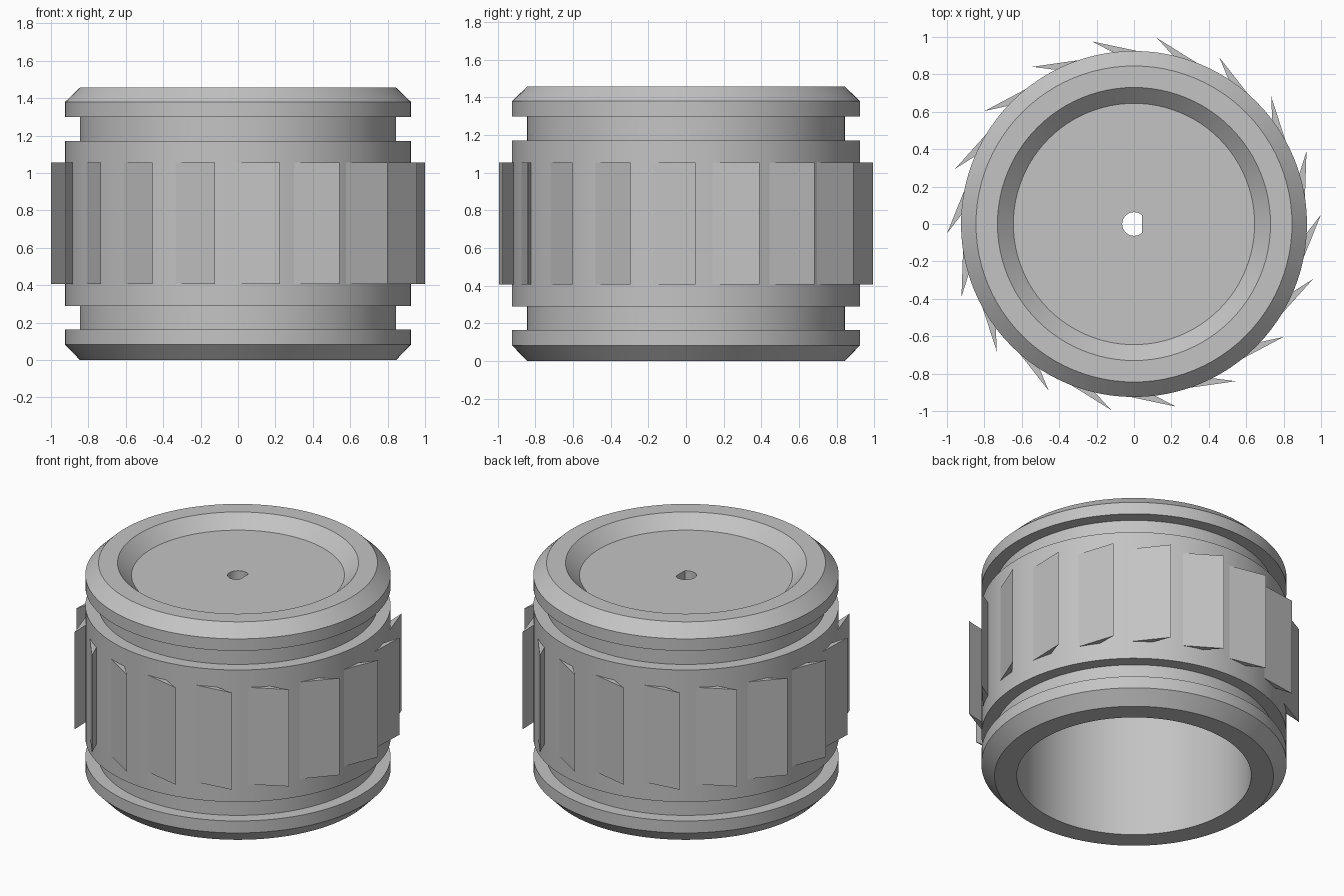
import bpy, bmesh
from math import cos, sin, pi, radians

cube = bpy.data.objects.get("Cube")
if cube:
    bpy.data.objects.remove(cube)

grey = bpy.data.materials.new("plain grey")
grey.use_nodes = True
colour = (0.55, 0.55, 0.55, 1)
grey.diffuse_color = colour
grey.node_tree.nodes["Principled BSDF"].inputs["Base Color"].default_value = colour


def make_object(name, bm):
    bmesh.ops.recalc_face_normals(bm, faces=bm.faces)
    mesh = bpy.data.meshes.new(name)
    bm.to_mesh(mesh)
    bm.free()
    mesh.materials.append(grey)
    obj = bpy.data.objects.new(name, mesh)
    bpy.context.collection.objects.link(obj)
    return obj


def d_hole(angle):
    """Radius of a round hole with a flat on its +x side."""
    c = cos(angle)
    return min(0.063, 0.043 / c) if c > 0 else 0.063


# Grooved cap: a closed profile turned around z, hollow below, dished on top
SEGMENTS = 96
profile = [
    (0.71, 0), (0.845, 0), (0.925, 0.083), (0.925, 0.163),
    (0.845, 0.163), (0.845, 0.29), (0.925, 0.29), (0.925, 1.172),
    (0.845, 1.172), (0.845, 1.3), (0.925, 1.3), (0.925, 1.38),
    (0.845, 1.457), (0.73, 1.457), (0.645, 1.375),
    (d_hole, 1.375), (d_hole, 1.25), (0.71, 1.25),
]
bm = bmesh.new()
rings = []
for radius, z in profile:
    ring = []
    for i in range(SEGMENTS):
        a = 2 * pi * i / SEGMENTS
        r = radius(a) if callable(radius) else radius
        ring.append(bm.verts.new((r * cos(a), r * sin(a), z)))
    rings.append(ring)
for k, lower in enumerate(rings):
    upper = rings[(k + 1) % len(rings)]
    for i in range(SEGMENTS):
        j = (i + 1) % SEGMENTS
        bm.faces.new((lower[i], lower[j], upper[j], upper[i]))
cap = make_object("grooved_cap", bm)
bpy.context.view_layer.objects.active = cap
cap.select_set(True)
bpy.ops.object.shade_smooth_by_angle(angle=radians(30))

# Grip teeth: sharp slanted ridges around the middle
TEETH = 18
outline = [(-14.7, 0.923), (0, 1.0013), (-7.3, 0.91)]
bm = bmesh.new()
for t in range(TEETH):
    start = 2.9 + t * 360 / TEETH
    corners = []
    for offset, r in outline:
        a = radians(start + offset)
        corners.append(bm.verts.new((r * cos(a), r * sin(a), 0.407)))
    face = bm.faces.new(corners)
    grown = bmesh.ops.extrude_face_region(bm, geom=[face], use_keep_orig=True)
    top = [v for v in grown["geom"] if isinstance(v, bmesh.types.BMVert)]
    bmesh.ops.translate(bm, verts=top, vec=(0, 0, 0.648))
make_object("grip_teeth", bm)
